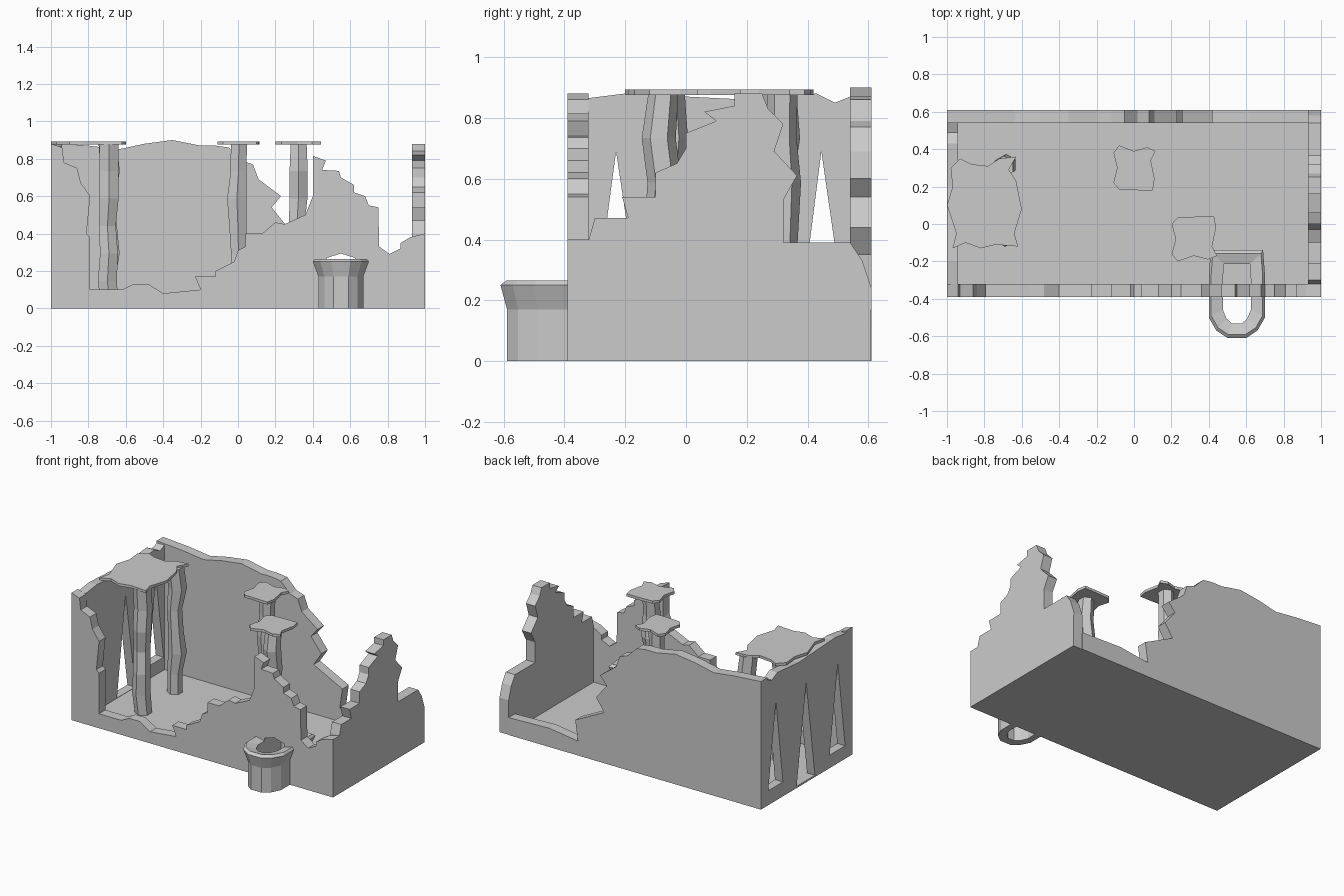
import bpy, bmesh, math, random

if "Cube" in bpy.data.objects:
    bpy.data.objects.remove(bpy.data.objects["Cube"])
random.seed(4)


def finish(name, bm):
    bmesh.ops.recalc_face_normals(bm, faces=bm.faces)
    me = bpy.data.meshes.new(name)
    bm.to_mesh(me)
    bm.free()
    ob = bpy.data.objects.new(name, me)
    bpy.context.collection.objects.link(ob)
    return ob


def loft(name, rings):
    """Closed solid through rings of equal point count, capped at both ends."""
    bm = bmesh.new()
    vs = [[bm.verts.new(p) for p in r] for r in rings]
    n = len(vs[0])
    for a, b in zip(vs, vs[1:]):
        for i in range(n):
            bm.faces.new((a[i], a[(i + 1) % n], b[(i + 1) % n], b[i]))
    bm.faces.new(vs[0])
    bm.faces.new(vs[-1])
    return finish(name, bm)


def wall(name, axis, a, b, pts):
    """Upright outline (horizontal, z) given thickness from a to b along axis."""
    put = (lambda h, z, t: (t, h, z)) if axis == 'x' else (lambda h, z, t: (h, t, z))
    return loft(name, [[put(h, z, t) for h, z in pts] for t in (a, b)])


def cut(target, cutter):
    m = target.modifiers.new("opening", 'BOOLEAN')
    m.operation, m.solver, m.object = 'DIFFERENCE', 'EXACT', cutter
    cutter.hide_render = True
    cutter.hide_set(True)


# floor
wall("floor", 'y', -.33, .55, [(-.95, 0), (.95, 0), (.95, .01), (-.95, .01)])

# broken front wall
front = wall("front_wall", 'y', -.39, -.32, [
    (-1, 0), (1, 0), (1, .4), (.92, .38), (.87, .35), (.87, .32), (.81, .29), (.755, .33),
    (.75, .54), (.7, .55), (.68, .6), (.62, .62), (.62, .66), (.55, .7), (.54, .735), (.45, .74),
    (.47, .79), (.4, .815), (.4, .6), (.36, .5), (.25, .45), (.2, .46), (.13, .4), (.04, .4),
    (.04, .33), (0, .31), (-.02, .25), (-.12, .2), (-.12, .17), (-.23, .17), (-.2, .1),
    (-.4, .08), (-.48, .13), (-.56, .13), (-.62, .1), (-.79, .1), (-.79, .38), (-.81, .4),
    (-.79, .6), (-.84, .67), (-.86, .75), (-.93, .78), (-.94, .86), (-1, .88)])

# broken back wall
wall("back_wall", 'y', .54, .61, [
    (-1, 0), (.93, 0), (.93, .12), (.62, .13), (.4, .1), (.42, .24), (.2, .35), (.26, .44),
    (.18, .54), (.23, .6), (.11, .69), (.08, .77), (.02, .79), (-.05, .86), (-.12, .87),
    (-.2, .87), (-.35, .9), (-.5, .88), (-.64, .85), (-.8, .87), (-1, .885)])

# broken right wall
wall("right_wall", 'x', .93, 1, [
    (-.32, 0), (.607, 0), (.61, .24), (.58, .33), (.54, .39), (.32, .39), (.32, .53), (.365, .61),
    (.29, .69), (.32, .78), (.27, .83), (.25, .88), (.16, .88), (.16, .84), (.06, .82),
    (.1, .79), (0, .75), (0, .7), (-.03, .65), (-.1, .62), (-.1, .54), (-.21, .54),
    (-.19, .47), (-.3, .47), (-.32, .4)])

# left wall with three pointed windows
left = wall("left_wall", 'x', -1, -.94, [
    (-.32, 0), (.54, 0), (.54, .87), (.49, .85), (.43, .88), (.2, .86), (0, .87), (-.2, .88), (-.32, .865)])
for i, (l, r, base, y) in enumerate([(.37, .53, .1, .445), (.02, .22, .012, .115), (-.31, -.14, .09, -.23)]):
    cut(left, wall(f"window_cutter_{i}", 'x', -1.1, -.9, [(l, base), (r, base), (y, .69)]))

# wobbly columns
for i, (cx, cy) in enumerate([(-.69, .31), (-.69, -.06), (0, .32), (.315, -.08)]):
    rings = []
    for k in range(7):
        r = random.uniform(.045, .06)
        dx, dy = random.uniform(-.01, .01), random.uniform(-.01, .01)
        rings.append([(cx + dx + r * math.cos(math.tau * (j + .5) / 6),
                       cy + dy + r * math.sin(math.tau * (j + .5) / 6), .88 * k / 6) for j in range(6)])
    loft(f"column_{i}", rings)


# ragged flat pieces of roof on the columns
def slab(name, pts):
    loft(name, [[(x, y, z) for x, y in pts] for z in (.875, .893)])


slab("roof_piece_left", [
    (-.98, .3), (-.93, .35), (-.87, .32), (-.78, .31), (-.72, .35), (-.63, .36), (-.67, .29),
    (-.63, .23), (-.6, .08), (-.64, -.05), (-.62, -.12), (-.74, -.11), (-.82, -.13),
    (-.9, -.1), (-.97, -.13), (-.95, -.05), (-1, .1), (-.97, .2)])
ragged = [(-.11, .08), (-.08, .12), (0, .09), (.07, .11), (.115, .09), (.09, .04), (.11, -.06),
          (.1, -.12), (.03, -.12), (-.08, -.115), (-.11, -.08), (-.09, 0)]
slab("roof_piece_back", [(x, .3 + y) for x, y in ragged])
slab("roof_piece_front", [(.32 + x * 1.08, -.08 - y) for x, y in ragged])

# hollow well built through the front wall
half = [(.05, -.24), (.11, -.2), (.15, -.13), (.15, .1), (.14, .23)]
plan = half + [(-x, y) for x, y in reversed(half)]


def ring(sx, sy, z):
    return [(.55 + x * sx, -.37 + y * sy, z) for x, y in plan]


levels = [ring(.8, .91, 0), ring(.8, .91, .17), ring(1, 1, .25), ring(.92, .92, .265),
          ring(.5, .68, .25), ring(.5, .68, 0)]
well = loft("well", levels + levels[:1])
bm = bmesh.new()
bm.from_mesh(well.data)
bmesh.ops.delete(bm, geom=[f for f in bm.faces if len(f.verts) > 4], context='FACES')
bmesh.ops.remove_doubles(bm, verts=bm.verts, dist=1e-5)
bmesh.ops.recalc_face_normals(bm, faces=bm.faces)
bm.to_mesh(well.data)
bm.free()
cut(front, wall("well_opening_cutter", 'y', -.5, -.25, [
    (.475, .012), (.625, .012), (.625, .27), (.55, .293), (.475, .27)]))
